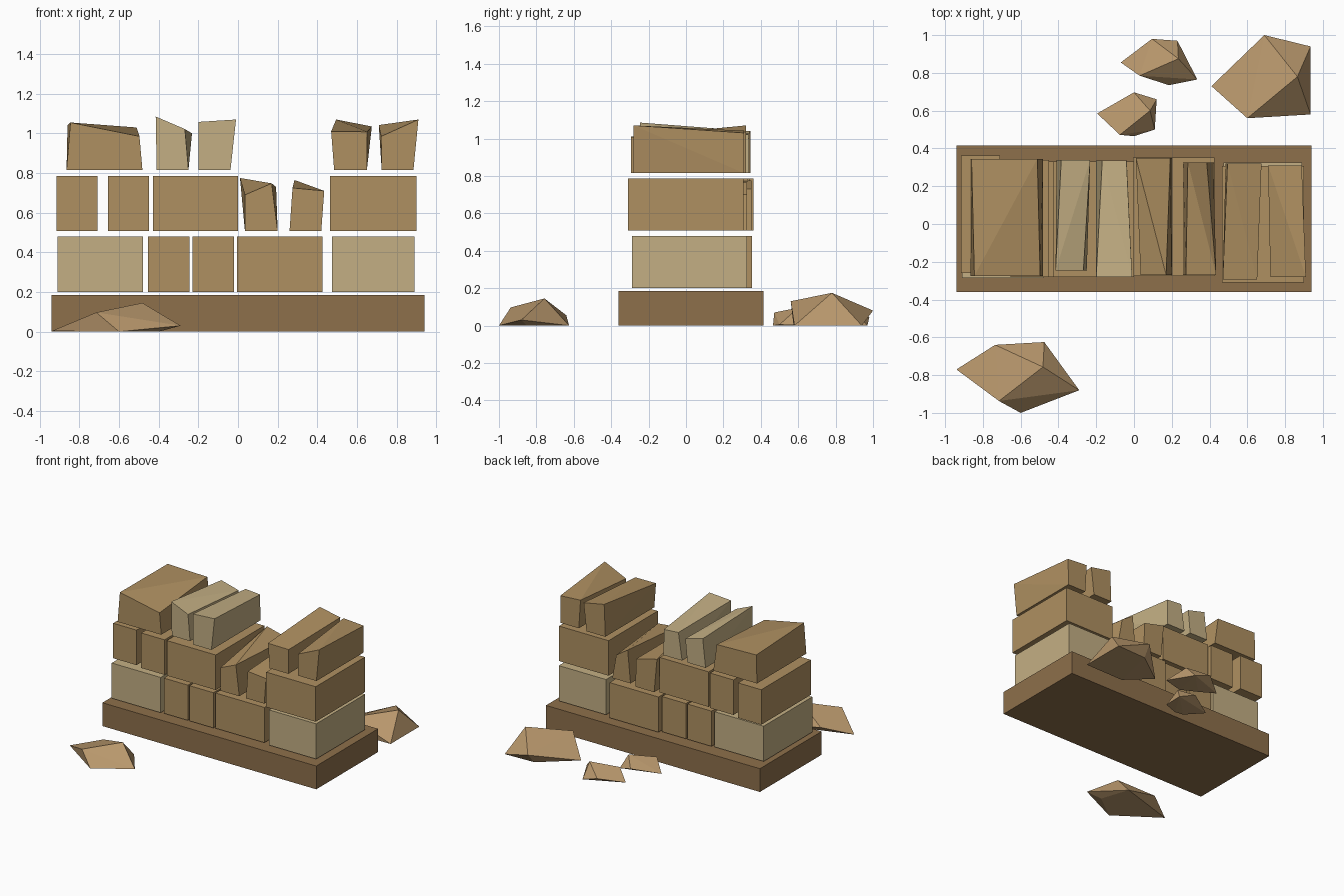
import bpy, bmesh


def material(name, rgb):
    m = bpy.data.materials.new(name)
    m.diffuse_color = (*rgb, 1)
    return m


STONE = material("stone", (0.43, 0.28, 0.12))
PALE = material("pale_stone", (0.55, 0.43, 0.23))
DARK = material("footing_stone", (0.27, 0.16, 0.07))
RUBBLE = material("rubble_stone", (0.48, 0.31, 0.15))


def hull(name, points, mat):
    """Flat-faced solid wrapped around a handful of points."""
    bm = bmesh.new()
    for p in points:
        bm.verts.new(p)
    res = bmesh.ops.convex_hull(bm, input=bm.verts[:])
    loose = [g for g in res["geom_interior"] if isinstance(g, bmesh.types.BMVert)]
    bmesh.ops.delete(bm, geom=loose, context="VERTS")
    bmesh.ops.dissolve_limit(bm, angle_limit=0.02, verts=bm.verts[:], edges=bm.edges[:])
    bmesh.ops.recalc_face_normals(bm, faces=bm.faces[:])
    me = bpy.data.meshes.new(name)
    bm.to_mesh(me)
    bm.free()
    me.materials.append(mat)
    ob = bpy.data.objects.new(name, me)
    bpy.context.collection.objects.link(ob)
    return ob


def block(name, x, y, z, mat):
    return hull(name, [(a, b, c) for a in x for b in y for c in z], mat)


def broken_block(name, x, y, z, top, mat):
    """Square bottom; top = front left, front right, back right, back left (x, z)."""
    base = [(a, b, z) for a in x for b in y]
    crown = [(px, py, pz) for (px, pz), py in zip(top, (y[0], y[0], y[1], y[1]))]
    return hull(name, base + crown, mat)


# Footing slab
block("footing", (-0.94, 0.94), (-0.36, 0.415), (0, 0.185), DARK)

# Lower course of whole blocks
lower = [
    (-0.91, -0.48, -0.285, 0.325, PALE),
    (-0.455, -0.245, -0.28, 0.33, STONE),
    (-0.23, -0.02, -0.28, 0.33, STONE),
    (-0.005, 0.425, -0.275, 0.352, STONE),
    (0.475, 0.89, -0.29, 0.325, PALE),
]
for i, (x0, x1, y0, y1, m) in enumerate(lower):
    block(f"lower_block_{i + 1}", (x0, x1), (y0, y1), (0.2, 0.48), m)

# Middle course, whole blocks
middle = [
    (-0.915, -0.71, -0.26, 0.362),
    (-0.655, -0.45, -0.28, 0.34),
    (-0.43, 0.0, -0.28, 0.33),
    (0.465, 0.9, -0.31, 0.308),
]
for i, (x0, x1, y0, y1) in enumerate(middle):
    block(f"middle_block_{i + 1}", (x0, x1), (y0, y1), (0.507, 0.785), STONE)

# Broken blocks in the middle gap
broken_block("gap_stone_left", (0.035, 0.2), (-0.27, 0.35), 0.507,
             [(0.035, 0.69), (0.17, 0.748), (0.192, 0.73), (0.01, 0.775)], STONE)
broken_block("gap_stone_right", (0.26, 0.42), (-0.27, 0.325), 0.507,
             [(0.275, 0.725), (0.435, 0.71), (0.385, 0.7), (0.285, 0.765)], STONE)

# Broken top course
crown = [
    ((-0.865, -0.482), (-0.275, 0.345), STONE,
     [(-0.845, 1.055), (-0.497, 0.985), (-0.512, 1.03), (-0.86, 1.04)]),
    ((-0.41, -0.25), (-0.245, 0.34), PALE,
     [(-0.415, 1.085), (-0.268, 1.022), (-0.232, 1.0), (-0.385, 1.04)]),
    ((-0.2, -0.038), (-0.28, 0.335), PALE,
     [(-0.2, 1.058), (-0.01, 1.07), (-0.04, 1.02), (-0.168, 1.03)]),
    ((0.485, 0.65), (-0.295, 0.32), STONE,
     [(0.47, 1.01), (0.652, 1.008), (0.675, 1.035), (0.495, 1.07)]),
    ((0.725, 0.885), (-0.28, 0.31), STONE,
     [(0.722, 0.985), (0.91, 1.07), (0.888, 1.03), (0.71, 1.042)]),
]
for i, (x, y, m, top) in enumerate(crown):
    broken_block(f"top_block_{i + 1}", x, y, 0.815, top, m)

# Fallen rubble on the ground
hull("rubble_front", [
    (-0.94, -0.77, 0.003), (-0.735, -0.64, 0.055), (-0.475, -0.625, 0.0),
    (-0.29, -0.88, 0.03), (-0.6, -1.0, 0.0), (-0.715, -0.937, 0.097),
    (-0.482, -0.757, 0.145), (-0.4, -0.85, 0.0)], RUBBLE)
hull("rubble_back_large", [
    (0.41, 0.73, 0.01), (0.69, 1.0, 0.08), (0.935, 0.94, 0.0),
    (0.935, 0.58, 0.0), (0.6, 0.56, 0.13), (0.865, 0.78, 0.175),
    (0.6, 0.575, 0.0), (0.68, 0.93, 0.0)], RUBBLE)
hull("rubble_back_far", [
    (-0.07, 0.855, 0.01), (0.095, 0.98, 0.045), (0.23, 0.97, 0.0),
    (0.335, 0.765, 0.01), (0.185, 0.735, 0.0), (0.03, 0.785, 0.08),
    (0.235, 0.875, 0.105), (0.06, 0.8, 0.0)], RUBBLE)
hull("rubble_back_near", [
    (-0.195, 0.585, 0.01), (0.0, 0.697, 0.04), (0.12, 0.66, 0.0),
    (0.11, 0.5, 0.005), (0.0, 0.465, 0.0), (-0.075, 0.472, 0.07),
    (0.085, 0.6, 0.095), (-0.07, 0.475, 0.0)], RUBBLE)
